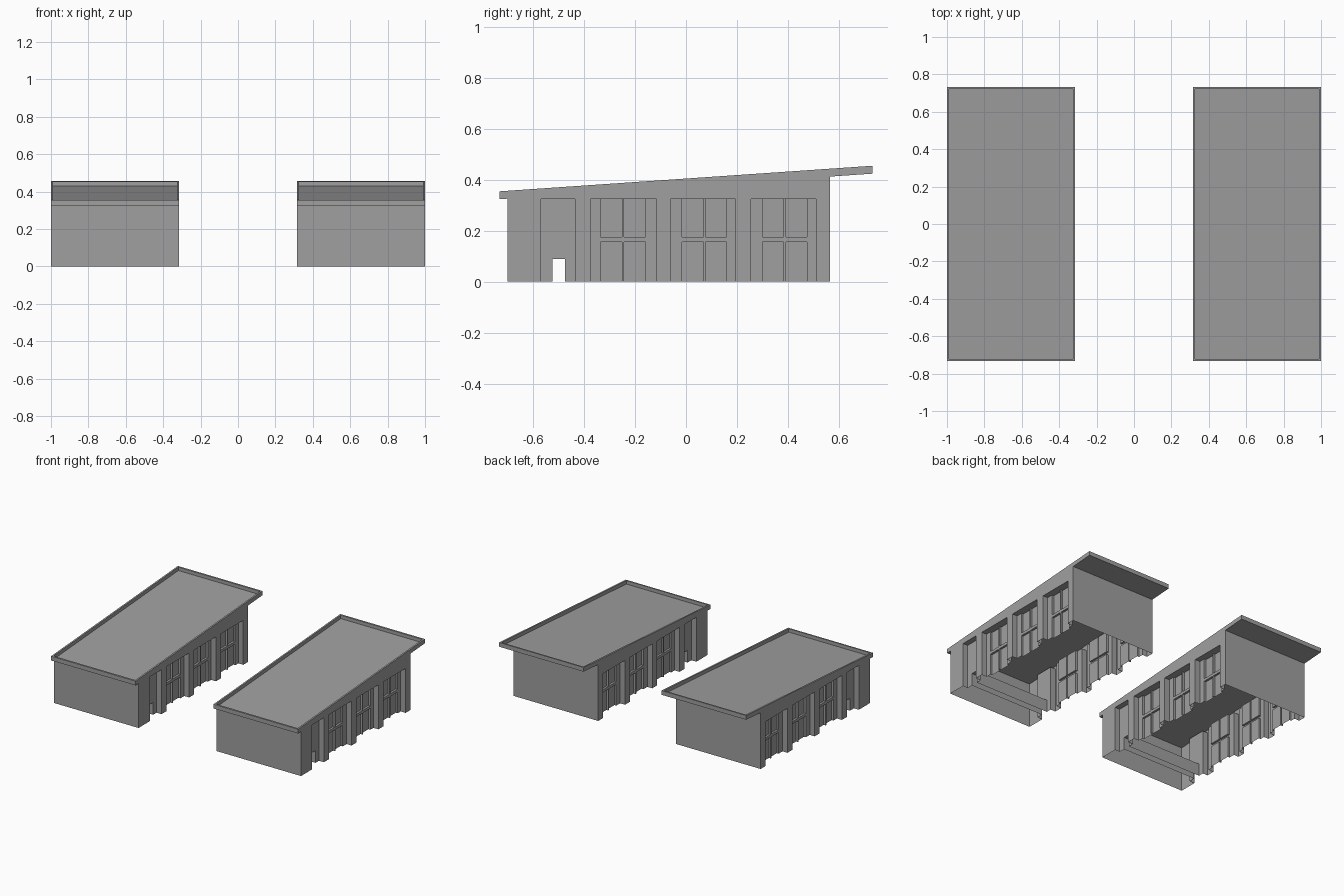
import bpy
import bmesh
from mathutils import Vector

cube = bpy.data.objects.get("Cube")
if cube:
    bpy.data.objects.remove(cube, do_unlink=True)

grey = bpy.data.materials.new("plain grey")
grey.use_nodes = True
colour = (0.35, 0.35, 0.35, 1)
grey.diffuse_color = colour
grey.node_tree.nodes["Principled BSDF"].inputs["Base Color"].default_value = colour

WIDTH = 0.685            # one building across
CENTRE = 1 - WIDTH / 2   # distance of each building from the middle
FRONT, BACK = -0.70, 0.565
EAVE = 0.733             # roof end in y
HEAD = 0.325             # top of doors and windows
ROOF_THICK = 0.031
RECESS, PANE = 0.04, 0.055

DOOR = (-0.57, -0.435)
TUNNEL = (-0.525, -0.475)
TUNNEL_TOP = 0.09
# Bay edges, each with the left edge of its first pane
BAYS = [(-0.375, -0.115, -0.335), (-0.06, 0.195, -0.015), (0.255, 0.51, 0.30)]
PANE_W, MULLION = 0.083, 0.009
RAIL = (0.155, 0.175)


def roof_top(y):
    return 0.405 + 0.0685 * y


def soffit(y):
    return roof_top(y) - ROOF_THICK


def finish(bm, name):
    mesh = bpy.data.meshes.new(name)
    bm.to_mesh(mesh)
    bm.free()
    mesh.materials.append(grey)
    obj = bpy.data.objects.new(name, mesh)
    bpy.context.collection.objects.link(obj)
    return obj


def pane_spans(start):
    second = start + PANE_W + MULLION
    return [(start, start + PANE_W), (second, second + PANE_W)]


def depth(y, z):
    """How far the side wall steps inward at this point."""
    if z > HEAD:
        return 0
    if TUNNEL[0] < y < TUNNEL[1] and z < TUNNEL_TOP:
        return WIDTH / 2
    if DOOR[0] < y < DOOR[1]:
        return RECESS
    for low, high, start in BAYS:
        if low < y < high:
            in_pane = any(a < y < b for a, b in pane_spans(start))
            in_rail = RAIL[0] < z < RAIL[1]
            return PANE if in_pane and not in_rail else RECESS
    return 0


def side_wall(name, cx, side):
    """Thin stepped wall with door, window bays and half of the low tunnel."""
    cuts = [FRONT, BACK, *DOOR, *TUNNEL]
    for low, high, start in BAYS:
        cuts += [low, high]
        for span in pane_spans(start):
            cuts += span
    cuts.sort()
    levels = [0, TUNNEL_TOP, *RAIL, HEAD, None]
    bm = bmesh.new()

    def point(d, y, level):
        z = soffit(y) if level is None else level
        return bm.verts.new((cx + side * (WIDTH / 2 - d), y, z))

    def quad(*points):
        bm.faces.new([point(*p) for p in points])

    def cell_depth(i, j):
        top = levels[j + 1] or HEAD + 0.02
        return depth((cuts[i] + cuts[i + 1]) / 2, (levels[j] + top) / 2)

    for i in range(len(cuts) - 1):
        for j in range(len(levels) - 1):
            a, b, low, high = cuts[i], cuts[i + 1], levels[j], levels[j + 1]
            d = cell_depth(i, j)
            if d < WIDTH / 2:
                quad((d, a, low), (d, b, low), (d, b, high), (d, a, high))
            # Reveals towards the next cell along and the next cell up
            if i + 2 < len(cuts):
                e = cell_depth(i + 1, j)
                if e != d:
                    quad((d, b, low), (e, b, low), (e, b, high), (d, b, high))
            if j + 2 < len(levels):
                e = cell_depth(i, j + 1)
                if e != d:
                    quad((d, a, high), (d, b, high), (e, b, high), (e, a, high))

    bmesh.ops.remove_doubles(bm, verts=bm.verts, dist=0.0001)
    bmesh.ops.recalc_face_normals(bm, faces=bm.faces)
    facing = sum(f.normal.x * f.calc_area() for f in bm.faces)
    if facing * side < 0:
        bmesh.ops.reverse_faces(bm, faces=bm.faces)
    bmesh.ops.dissolve_limit(bm, angle_limit=0.01, verts=bm.verts, edges=bm.edges)
    finish(bm, name)


def end_wall(name, cx, y):
    """Plain wall closing the front or back."""
    w = WIDTH / 2 if y < 0 else -WIDTH / 2
    bm = bmesh.new()
    corners = [(-w, 0), (w, 0), (w, soffit(y)), (-w, soffit(y))]
    bm.faces.new([bm.verts.new((cx + x, y, z)) for x, z in corners])
    finish(bm, name)


def roof(name, cx):
    """Sloping slab with a raised rim around a sunken deck."""
    bm = bmesh.new()
    bmesh.ops.create_cube(bm, size=1)
    for v in bm.verts:
        y = EAVE * (1 if v.co.y > 0 else -1)
        z = roof_top(y) if v.co.z > 0 else soffit(y)
        v.co = Vector((cx + v.co.x * WIDTH, y, z))
    bm.normal_update()
    deck = max(bm.faces, key=lambda f: f.normal.z)
    bmesh.ops.inset_region(bm, faces=[deck], thickness=0.017)
    rim = bmesh.ops.extrude_face_region(bm, geom=[deck])
    lowered = [g for g in rim["geom"] if isinstance(g, bmesh.types.BMVert)]
    bmesh.ops.translate(bm, verts=lowered, vec=(0, 0, -0.025))
    if deck.is_valid:
        bm.faces.remove(deck)
    bmesh.ops.recalc_face_normals(bm, faces=bm.faces)
    finish(bm, name)


for label, sign in (("left", 1), ("right", -1)):
    cx = sign * CENTRE
    side_wall(label + "_building_left_wall", cx, 1)
    side_wall(label + "_building_right_wall", cx, -1)
    end_wall(label + "_building_front_wall", cx, FRONT)
    end_wall(label + "_building_back_wall", cx, BACK)
    roof(label + "_building_roof", cx)
